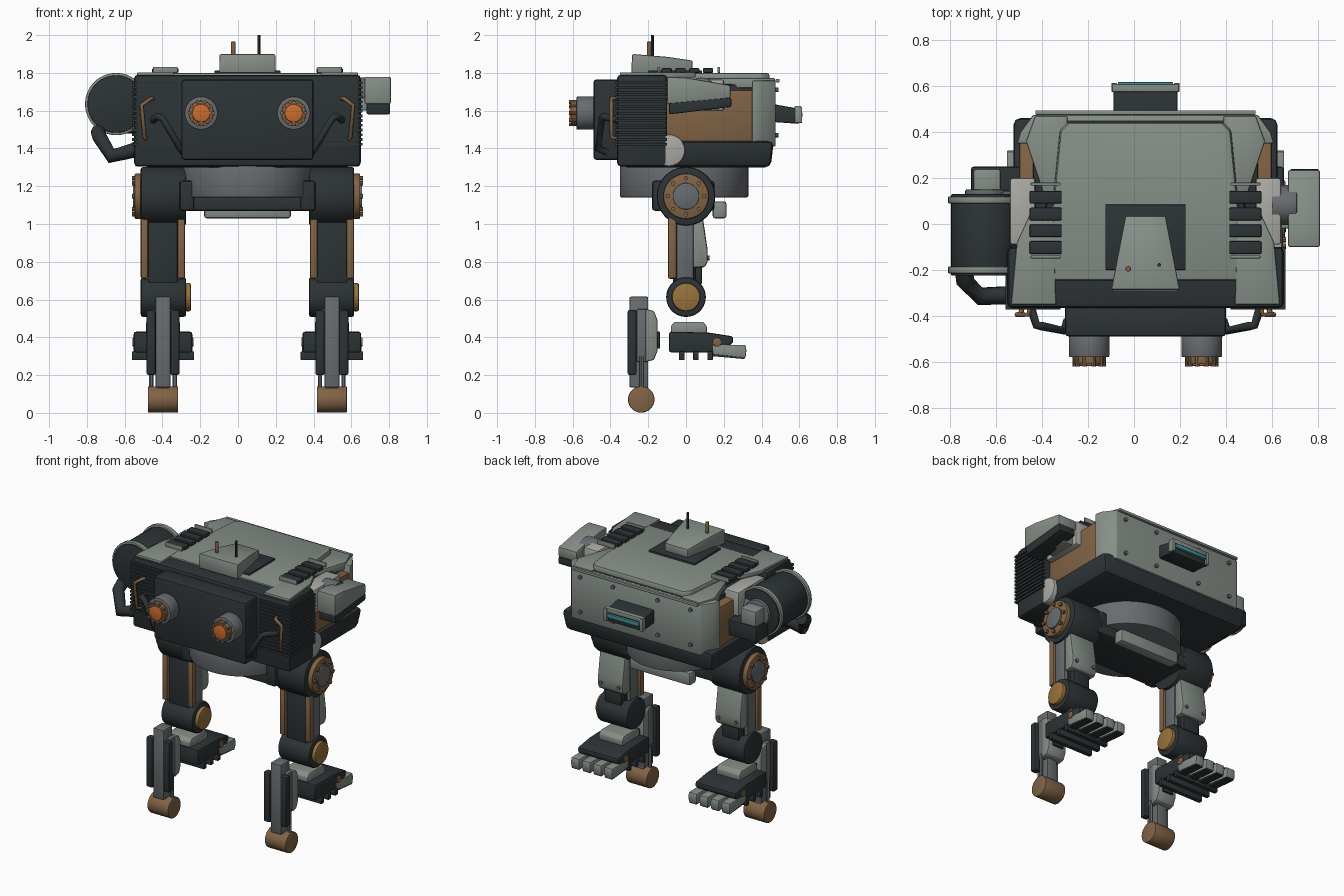
import bpy, bmesh
from math import sin, cos, pi, radians

if "Cube" in bpy.data.objects:
    bpy.data.objects.remove(bpy.data.objects["Cube"])

CX = 0.05  # symmetry plane of the body; side pods make the outline lopsided
COLORS = dict(light=(.24, .275, .245), dark=(.026, .033, .036), grey=(.14, .15, .16), brown=(.22, .125, .06),
              orange=(.6, .15, .03), ochre=(.31, .17, .045), teal=(.05, .3, .33), pale=(.40, .40, .38))
MATS = {}
for key, c in COLORS.items():
    MATS[key] = bpy.data.materials.new(key)
    MATS[key].diffuse_color = (*c, 1)


def prism(name, pts, axis, lo, hi, mat, bev=0.0, sym=False, copies=((0, 0, 0),), lo_scale=1, hi_scale=1, seg=2):
    """Extrude a 2D outline along an axis; ends may taper; copies are offsets."""
    bm = bmesh.new()
    cu = (min(p[0] for p in pts) + max(p[0] for p in pts)) / 2
    cv = (min(p[1] for p in pts) + max(p[1] for p in pts)) / 2
    n = len(pts)
    for off in copies:
        rings = []
        for w, k in ((lo, lo_scale), (hi, hi_scale)):
            ring = []
            for p in pts:
                u, v = cu + (p[0] - cu) * k, cv + (p[1] - cv) * k
                co = {'x': (w, u, v), 'y': (u, w, v), 'z': (u, v, w)}[axis]
                ring.append(bm.verts.new([a + b for a, b in zip(co, off)]))
            rings.append(ring)
        a, b = rings
        bm.faces.new(a)
        bm.faces.new(b)
        for i in range(n):
            bm.faces.new((a[i], a[(i + 1) % n], b[(i + 1) % n], b[i]))
    bmesh.ops.recalc_face_normals(bm, faces=bm.faces)
    if bev:
        es = [e for e in bm.edges if e.calc_face_angle(0) > radians(28)]
        bmesh.ops.bevel(bm, geom=es, offset=bev, segments=seg, profile=0.5, affect='EDGES', clamp_overlap=True)
    for f in bm.faces:
        f.smooth = True
    for e in bm.edges:
        e.smooth = e.calc_face_angle(0) < radians(30)
    me = bpy.data.meshes.new(name)
    bm.to_mesh(me)
    bm.free()
    me.materials.append(MATS[mat])
    ob = bpy.data.objects.new(name, me)
    bpy.context.collection.objects.link(ob)
    ob.location.x = CX
    if sym:
        ob.modifiers.new("mirror", 'MIRROR').use_clip = False
    return ob


def box(name, x, y, z, mat, bev=0.008, sym=False, **kw):
    return prism(name, [(x[0], y[0]), (x[1], y[0]), (x[1], y[1]), (x[0], y[1])], 'z', z[0], z[1], mat, bev, sym, **kw)


def cyl(name, axis, c, r, lo, hi, mat, bev=0.006, sym=False, n=36, **kw):
    pts = [(c[0] + r * cos(2 * pi * i / n), c[1] + r * sin(2 * pi * i / n)) for i in range(n)]
    return prism(name, pts, axis, lo, hi, mat, bev, sym, **kw)


def pipe(name, pts, r, mat, sides=(1, -1)):
    cu = bpy.data.curves.new(name, 'CURVE')
    cu.dimensions, cu.bevel_depth, cu.bevel_resolution, cu.use_fill_caps = '3D', r, 2, True
    for s in sides:
        sp = cu.splines.new('POLY')
        sp.points.add(len(pts) - 1)
        for q, p in zip(sp.points, pts):
            q.co = (p[0] * s, p[1], p[2], 1)
    cu.materials.append(MATS[mat])
    ob = bpy.data.objects.new(name, cu)
    bpy.context.collection.objects.link(ob)
    ob.location.x = CX


def around(r, k, axis):
    a = [(r * cos(2 * pi * i / k), r * sin(2 * pi * i / k)) for i in range(k)]
    return [(0, u, v) if axis == 'x' else (u, 0, v) for u, v in a]


# hull
box("hull_tub", (-.58, .58), (-.36, .465), (1.30, 1.44), 'dark', .03, lo_scale=.96)
box("hull_front", (-.60, .60), (-.365, -.10), (1.305, 1.79), 'dark', .02)
box("hull_core", (-.49, .49), (-.12, .42), (1.40, 1.74), 'dark', .01)
box("side_panel", (.40, .55), (-.12, .36), (1.41, 1.71), 'brown', .01, True)
box("hull_louvers", (.37, .61), (-.372, -.10), (1.415, 1.43), 'dark', 0, True,
    copies=[(0, 0, .025 * i) for i in range(14)])
prism("rear_armour", [(-.56, .35), (.56, .35), (.545, .40), (.49, .475), (-.49, .475), (-.545, .40)], 'z',
      1.41, 1.76, 'light', .008)
prism("rear_deck_corner", [(.34, .10), (.44, .12), (.52, .36), (.48, .47), (.34, .47)], 'z', 1.72, 1.772, 'light', .006, True)
box("rear_rail", (-.48, .48), (.475, .495), (1.75, 1.768), 'light', .004)
cyl("rear_bolts", 'y', (.42, 1.47), .013, .47, .49, 'grey', 0, True, 10,
    copies=[(0, 0, 0), (0, 0, .24), (-.25, 0, 0), (-.25, 0, .24)])

# roof
prism("roof_underplate", [(-.47, -.34), (.47, -.34), (.41, .36), (.40, .455), (-.40, .455), (-.41, .36)], 'z',
      1.70, 1.765, 'dark', .015)
prism("roof_plate", [(-.44, -.25), (.44, -.25), (.375, .41), (.34, .445), (-.34, .445), (-.375, .41)], 'z',
      1.755, 1.80, 'light', .012, hi_scale=.985)
prism("roof_corner_plate", [(.39, -.35), (.585, -.35), (.56, -.08), (.50, .05), (.40, .05)], 'z', 1.775, 1.803, 'light', .006, True)
box("roof_vent_slats", (.365, .505), (-.13, -.075), (1.80, 1.825), 'dark', .006, True,
    copies=[(0, .073 * i, 0) for i in range(4)])
box("roof_vent_rails", (.37, .50), (-.15, -.137), (1.80, 1.832), 'light', .003, True, copies=[(0, 0, 0), (0, .317, 0)])
box("sensor_base", (-.175, .175), (-.20, .085), (1.795, 1.812), 'dark', .004)
hood = [(-.29, 1.80), (.035, 1.80), (.035, 1.865), (-.10, 1.885), (-.285, 1.90)]
ob = prism("sensor_hood", hood, 'x', -.15, .15, 'light', .008)
for v in ob.data.vertices:
    v.co.x *= 1 - .42 * (v.co.y + .29) / .325
cyl("short_antenna", 'z', (-.075, -.195), .012, 1.88, 1.965, 'brown', .003, n=14)
cyl("long_antenna", 'z', (.06, -.178), .008, 1.88, 2.0, 'dark', 0, n=12)

# face and eyes
box("face_panel", (-.35, .35), (-.49, -.35), (1.34, 1.765), 'dark', .015)
eye = (.245, 1.587)
cyl("eye_barrel", 'y', eye, .088, -.58, -.48, 'grey', .006, True)
cyl("eye_ring", 'y', eye, .066, -.61, -.575, 'brown', .004, True)
cyl("eye_lens", 'y', eye, .048, -.618, -.60, 'orange', .006, True)
cyl("eye_bolts", 'y', eye, .010, -.62, -.58, 'brown', 0, True, 8, copies=around(.062, 10, 'y'))
pipe("face_handle", [(.50, -.36, 1.55), (.475, -.44, 1.57), (.45, -.445, 1.56), (.355, -.465, 1.40), (.34, -.42, 1.38)], .019, 'dark')
pipe("grab_handle", [(.535, -.36, 1.45), (.545, -.395, 1.46), (.56, -.395, 1.63), (.51, -.395, 1.665), (.50, -.36, 1.665)], .011, 'brown')

# rear scope
prism("rear_scope_body", [(.46, 1.54), (.60, 1.53), (.60, 1.61), (.46, 1.635)], 'x', -.14, .14, 'dark', .008)
box("rear_scope_cap", (-.145, .145), (.575, .61), (1.595, 1.625), 'light', .005)
box("rear_scope_lens", (-.12, .12), (.60, .618), (1.565, 1.59), 'teal', .003)
box("rear_scope_cheek", (.125, .148), (.575, .615), (1.535, 1.62), 'light', .004, True)

# shoulder mounts
box("shoulder_pad", (.48, .59), (-.09, .20), (1.60, 1.765), 'pale', .01, True)
cyl("shoulder_disc", 'x', (-.09, 1.39), .085, .50, .595, 'pale', .01, True)

# right pod
cyl("pod_axle", 'x', (.08, 1.69), .085, .55, .66, 'grey')
prism("pod_cover", [(-.10, 1.635), (-.10, 1.78), (.0, 1.775), (.235, 1.735), (.235, 1.665)], 'x', .62, .76, 'light', .01)
prism("pod_base", [(-.09, 1.58), (-.09, 1.66), (.24, 1.67), (.24, 1.62)], 'x', .63, .755, 'dark', .008)
box("pod_bracket", (.59, .66), (-.02, .17), (1.60, 1.67), 'light', .008)

# left drum
drum = (-.695, 1.635)
cyl("drum_body", 'y', drum, .152, -.225, .13, 'dark')
cyl("drum_flange", 'y', drum, .165, -.215, -.185, 'light', .005, copies=[(0, 0, 0), (0, .305, 0)])
cyl("drum_back_hub", 'y', drum, .09, .12, .15, 'grey')
cyl("drum_axle", 'x', (.06, 1.65), .085, -.66, -.54, 'grey', .01)
box("drum_feed_block", (-.76, -.54), (.10, .25), (1.48, 1.59), 'dark', .012)
box("drum_feed_cap", (-.75, -.63), (.12, .24), (1.57, 1.69), 'light', .012)
pipe("drum_hose", [(-.79, -.20, 1.49), (-.785, -.25, 1.465), (-.72, -.315, 1.36), (-.60, -.31, 1.39), (-.55, -.29, 1.42)],
     .04, 'dark', (1,))

# waist and pelvis
cyl("waist_ring", 'z', (0, -.01), .34, 1.14, 1.32, 'grey', .01, n=56)
box("pelvis_bar", (-.36, .36), (-.17, .15), (1.07, 1.145), 'dark', .012)
box("pelvis_upright", (.28, .36), (-.18, .15), (1.07, 1.23), 'dark', .015, True)
box("pelvis_skid", (-.23, .23), (.14, .215), (1.03, 1.12), 'light', .015)

# hips
hip = (0, 1.147)
cyl("hip_drum", 'x', hip, .155, .325, .565, 'dark', .012, True, 44)
cyl("hip_ring", 'x', hip, .12, .56, .597, 'brown', .006, True)
cyl("hip_hub", 'x', hip, .07, .59, .607, 'grey', .004, True)
cyl("hip_bolts", 'x', hip, .012, .59, .612, 'brown', 0, True, 8, copies=around(.096, 8, 'x'))

# thighs
box("thigh_core", (.37, .525), (-.07, .05), (.66, 1.06), 'dark', .006, True)
box("thigh_side", (.345, .55), (-.05, .04), (.70, 1.05), 'grey', .008, True)
box("thigh_rods", (.33, .37), (-.095, -.05), (.71, 1.04), 'brown', .01, True, copies=[(0, 0, 0), (.195, 0, 0)])
prism("thigh_back_plate", [(.035, .77), (.10, .77), (.115, .80), (.115, .86), (.09, 1.03), (.035, 1.05)], 'x',
      .35, .545, 'light', .012, True)
cyl("thigh_bolts", 'y', (.38, .82), .012, .10, .125, 'grey', 0, True, 8, copies=[(0, 0, 0), (.135, 0, 0)])
box("thigh_rear_block", (.385, .51), (.0, .085), (.68, .78), 'dark', .008, True)

# knees: ochre cap sits on the same side of both legs
cyl("knee_drum", 'x', (0, .613), .105, .325, .565, 'dark', .012, True)
for name, x in (("knee_cap_left", -.325), ("knee_cap_right", .565)):
    cyl(name, 'x', (0, .613), .075, x - .005, x + .025, 'ochre', .008)

# shins
C = .447
box("shin_column", (C - .04, C + .04), (-.30, -.20), (.135, .615), 'grey', .008, True)
box("shin_guard", (C - .088, C - .038), (-.31, -.262), (.20, .545), 'dark', .012, True, copies=[(0, 0, 0), (.126, 0, 0)])
box("shin_frame", (C - .065, C + .065), (-.262, -.20), (.27, .55), 'grey', .008, True)
prism("shin_back_plate", [(-.215, .27), (-.17, .28), (-.15, .33), (-.15, .49), (-.17, .54), (-.215, .55)], 'x',
      C - .07, C + .07, 'light', .008, True)
box("shin_back_strip", (C - .04, C + .04), (-.155, -.138), (.34, .43), 'dark', .004, True)
cyl("shin_rods", 'z', (C - .062, -.235), .011, .08, .30, 'grey', 0, True, 12, copies=[(0, 0, 0), (.124, 0, 0)])
box("heel_stem", (C - .035, C + .035), (-.27, -.20), (.06, .20), 'grey', .005, True)
cyl("heel_roller", 'x', (-.237, .071), .07, C - .08, C + .08, 'brown', .006, True)

# feet
prism("foot_body", [(-.09, .32), (.17, .32), (.25, .37), (.25, .405), (.12, .425), (-.09, .43)], 'x',
      C - .155, C + .155, 'dark', .012, True)
prism("foot_top", [(-.08, .42), (.11, .42), (.11, .46), (.09, .482), (-.06, .482), (-.08, .46)], 'x',
      C - .09, C + .09, 'light', .006, True)
toe_steps = [(.084 * i, 0, 0) for i in range(4)]
prism("foot_toes", [(.14, .31), (.315, .29), (.32, .33), (.315, .36), (.14, .36)], 'x', C - .157, C - .095,
      'light', .006, True, copies=toe_steps)
prism("toe_soles", [(.14, .30), (.31, .285), (.31, .305), (.14, .33)], 'x', C - .153, C - .099, 'dark', 0, True, copies=toe_steps)
cyl("toe_pin", 'x', (.165, .375), .024, C - .162, C + .162, 'brown', .004, True, 18)
box("foot_treads", (C - .165, C + .165), (-.037, -.008), (.28, .325), 'dark', .004, True,
    copies=[(0, .075 * i, 0) for i in range(3)])

for m in bpy.data.materials:
    if m.users and not m.is_grease_pencil:
        m.use_nodes = True
        m.node_tree.nodes["Principled BSDF"].inputs["Base Color"].default_value = m.diffuse_color
